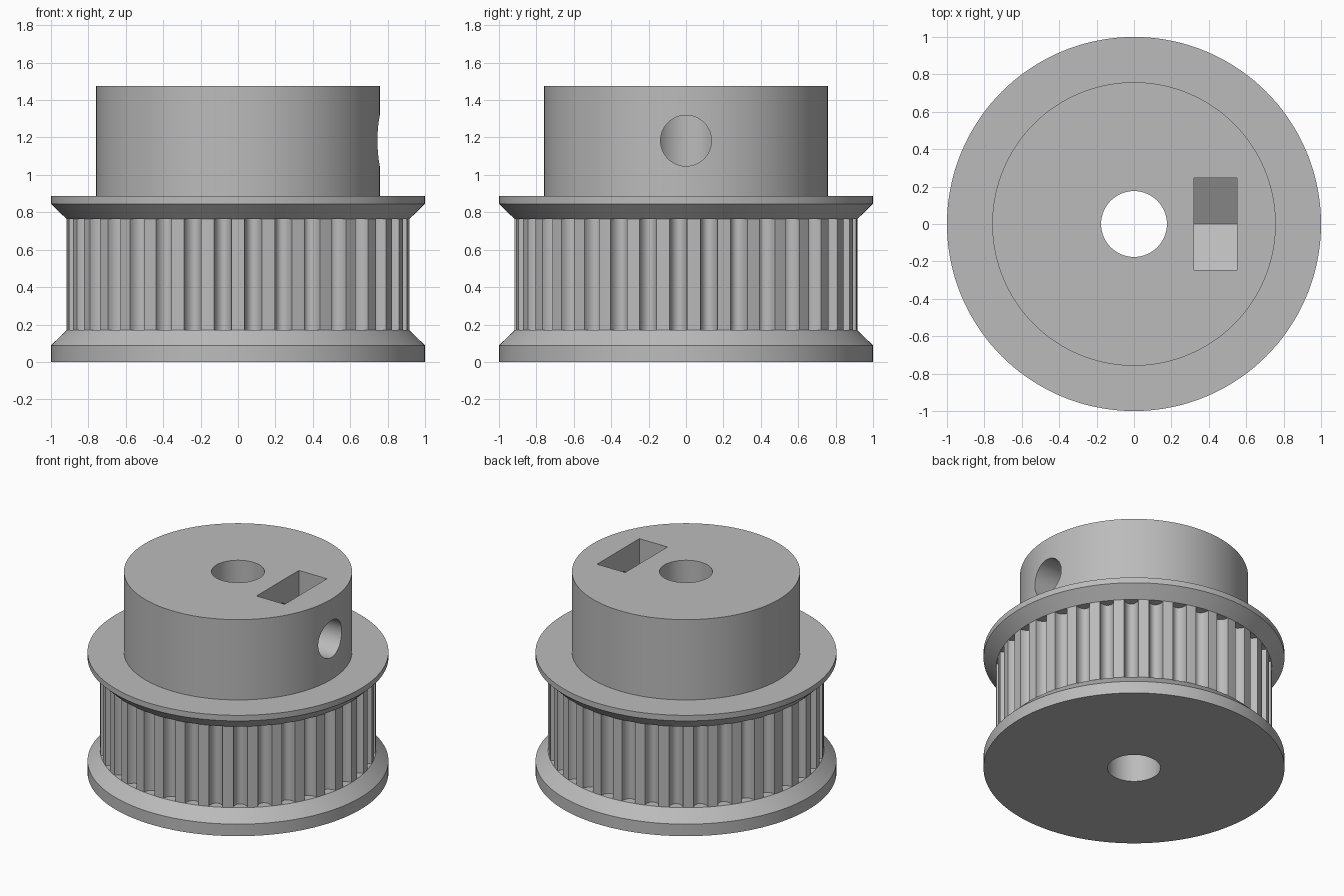
import bpy, bmesh
from math import sin, cos, pi, sqrt
from mathutils import Matrix

cube = bpy.data.objects.get("Cube")
if cube:
    bpy.data.objects.remove(cube, do_unlink=True)

# One plain grey for the whole part
grey = bpy.data.materials.new("plain grey")
grey.use_nodes = True
colour = (0.5, 0.5, 0.5, 1)
grey.diffuse_color = colour
grey.node_tree.nodes["Principled BSDF"].inputs["Base Color"].default_value = colour

SIDES = 144
TEETH = 35
BORE_R, HUB_R, BELT_R = 0.176, 0.758, 0.917
BELT_LOW, BELT_HIGH, TOP = 0.17, 0.765, 1.475
SCREW_Z = 1.183


def add_object(name, bm):
    bmesh.ops.recalc_face_normals(bm, faces=bm.faces)
    mesh = bpy.data.meshes.new(name)
    bm.to_mesh(mesh)
    bm.free()
    mesh.materials.append(grey)
    ob = bpy.data.objects.new(name, mesh)
    bpy.context.collection.objects.link(ob)
    return ob


def activate(ob):
    bpy.ops.object.select_all(action='DESELECT')
    ob.select_set(True)
    bpy.context.view_layer.objects.active = ob


def lathe(name, profile):
    """Revolve a closed (radius, height) outline about z."""
    bm = bmesh.new()
    rings = []
    for i in range(SIDES):
        a = 2 * pi * i / SIDES
        rings.append([bm.verts.new((r * cos(a), r * sin(a), z)) for r, z in profile])
    n = len(profile)
    for i in range(SIDES):
        here, there = rings[i], rings[(i + 1) % SIDES]
        for j in range(n):
            k = (j + 1) % n
            bm.faces.new((here[j], there[j], there[k], here[k]))
    return add_object(name, bm)


def prism_x(name, outline, x0, x1):
    """Extrude a (y, z) outline along x."""
    bm = bmesh.new()
    face = bm.faces.new([bm.verts.new((x0, y, z)) for y, z in outline])
    new = bmesh.ops.extrude_face_region(bm, geom=[face])["geom"]
    bmesh.ops.translate(bm, vec=(x1 - x0, 0, 0),
                        verts=[v for v in new if isinstance(v, bmesh.types.BMVert)])
    return add_object(name, bm)


def cut(target, cutter):
    mod = target.modifiers.new("cut", 'BOOLEAN')
    mod.operation = 'DIFFERENCE'
    mod.solver = 'EXACT'
    mod.object = cutter
    activate(target)
    bpy.ops.object.modifier_apply(modifier=mod.name)
    bpy.data.objects.remove(cutter, do_unlink=True)


# Hub and both flanges, turned as one piece with a bore through it
core_r = BELT_R - 0.08
body = lathe("hub_and_flanges", [
    (BORE_R, 0), (1, 0), (1, 0.088), (BELT_R, BELT_LOW), (core_r, BELT_LOW),
    (core_r, BELT_HIGH), (BELT_R, BELT_HIGH), (1, 0.845), (1, 0.886),
    (HUB_R, 0.886), (HUB_R, TOP), (BORE_R, TOP)])

# Set screw hole from the bore out through the +x side
screw_r = 0.136
ring = [(screw_r * cos(2 * pi * i / 64), SCREW_Z + screw_r * sin(2 * pi * i / 64))
        for i in range(64)]
cut(body, prism_x("screw_cutter", ring, 0, 1.2))

# Captive nut pocket: straight slot above, pointed hexagon seat below
half = 0.245
tip = half / sqrt(3)
pocket = [(-half, TOP + 0.1), (-half, SCREW_Z - tip), (0, SCREW_Z - 2 * tip),
          (half, SCREW_Z - tip), (half, TOP + 0.1)]
cut(body, prism_x("nut_cutter", pocket, 0.322, 0.55))

# Toothed belt wall with rounded grooves
GROOVE_HALF, GROOVE_DEPTH, STEPS = 0.047, 0.062, 12
outline = []
for t in range(TEETH):
    mid = -pi / 2 + (t + 0.5) * 2 * pi / TEETH
    for s in range(STEPS + 1):
        u = pi * s / STEPS
        a = mid - GROOVE_HALF / BELT_R * cos(u)
        r = BELT_R - GROOVE_DEPTH * sin(u)
        outline.append((r * cos(a), r * sin(a)))
    land = mid + pi / TEETH
    outline.append((BELT_R * cos(land), BELT_R * sin(land)))
bm = bmesh.new()
low = [bm.verts.new((x, y, BELT_LOW)) for x, y in outline]
high = [bm.verts.new((x, y, BELT_HIGH)) for x, y in outline]
for i in range(len(outline)):
    j = (i + 1) % len(outline)
    bm.faces.new((low[i], low[j], high[j], high[i]))
belt = add_object("toothed_belt_wall", bm)

# Smooth curved surfaces, crisp corners
for ob in (body, belt):
    activate(ob)
    bpy.ops.object.shade_smooth_by_angle(angle=pi / 6)
